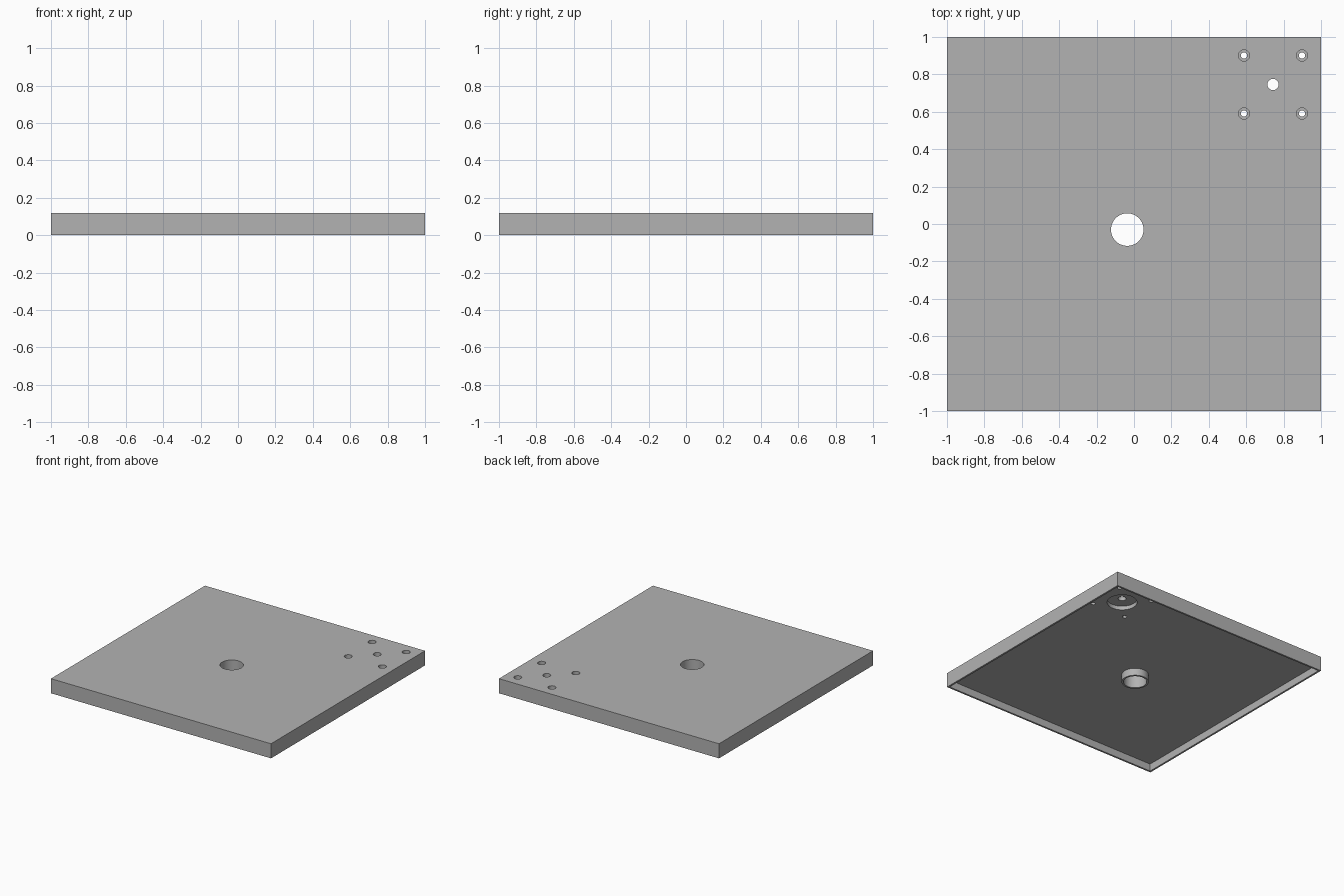
import bpy
import math

cube = bpy.data.objects.get("Cube")
if cube:
    bpy.data.objects.remove(cube, do_unlink=True)

HEIGHT = 0.12
FLOOR = 0.06          # underside of the panel inside the rim
RIM = 0.015           # rim wall thickness
MOTOR = (0.743, 0.746)
HOLE = (-0.036, -0.03)

grey = bpy.data.materials.new("plain grey")
grey.use_nodes = True
colour = (0.45, 0.45, 0.45, 1)
grey.diffuse_color = colour
grey.node_tree.nodes["Principled BSDF"].inputs["Base Color"].default_value = colour


def finish(name):
    obj = bpy.context.object
    obj.name = name
    obj.data.materials.append(grey)
    return obj


def box(name, size, z0, z1):
    bpy.ops.mesh.primitive_cube_add(size=1, location=(0, 0, (z0 + z1) / 2))
    bpy.context.object.scale = (size, size, z1 - z0)
    bpy.ops.object.transform_apply(location=True, rotation=False, scale=True)
    return finish(name)


def cylinder(name, centre, radius, z0, z1):
    bpy.ops.mesh.primitive_cylinder_add(
        vertices=64, radius=radius, depth=z1 - z0,
        location=(centre[0], centre[1], (z0 + z1) / 2))
    return finish(name)


def combine(target, tool, operation="DIFFERENCE"):
    tool.hide_render = True
    mod = target.modifiers.new(tool.name, "BOOLEAN")
    mod.operation = operation
    mod.solver = "EXACT"
    mod.object = tool
    bpy.context.view_layer.objects.active = target
    bpy.ops.object.modifier_apply(modifier=mod.name)
    bpy.data.objects.remove(tool, do_unlink=True)


# Square cover, hollow underneath with a thin rim
cover = box("cover_plate", 2, 0, HEIGHT)
combine(cover, box("recess", 2 - 2 * RIM, -0.1, FLOOR))

# Collar below the large hole, reaching down to the rim
combine(cover, cylinder("collar", HOLE, 0.102, 0, FLOOR + 0.02), "UNION")
combine(cover, cylinder("large_hole", HOLE, 0.087, -0.1, 0.2))

# Motor mount: round pocket underneath and a shaft hole
combine(cover, cylinder("motor_pocket", MOTOR, 0.113, -0.1, 0.092))
combine(cover, cylinder("shaft_hole", MOTOR, 0.03, -0.1, 0.2))

# Four screw holes with head pockets on top
for sx in (-1, 1):
    for sy in (-1, 1):
        spot = (MOTOR[0] + sx * 0.155, MOTOR[1] + sy * 0.155)
        combine(cover, cylinder("screw_hole", spot, 0.017, -0.1, 0.2))
        combine(cover, cylinder("screw_head_pocket", spot, 0.03, HEIGHT - 0.03, 0.2))

# One colour throughout, smooth bores with crisp edges
cover.data.materials.clear()
cover.data.materials.append(grey)
for face in cover.data.polygons:
    face.material_index = 0
bpy.ops.object.select_all(action="DESELECT")
cover.select_set(True)
bpy.context.view_layer.objects.active = cover
bpy.ops.object.shade_smooth_by_angle(angle=math.radians(30))
